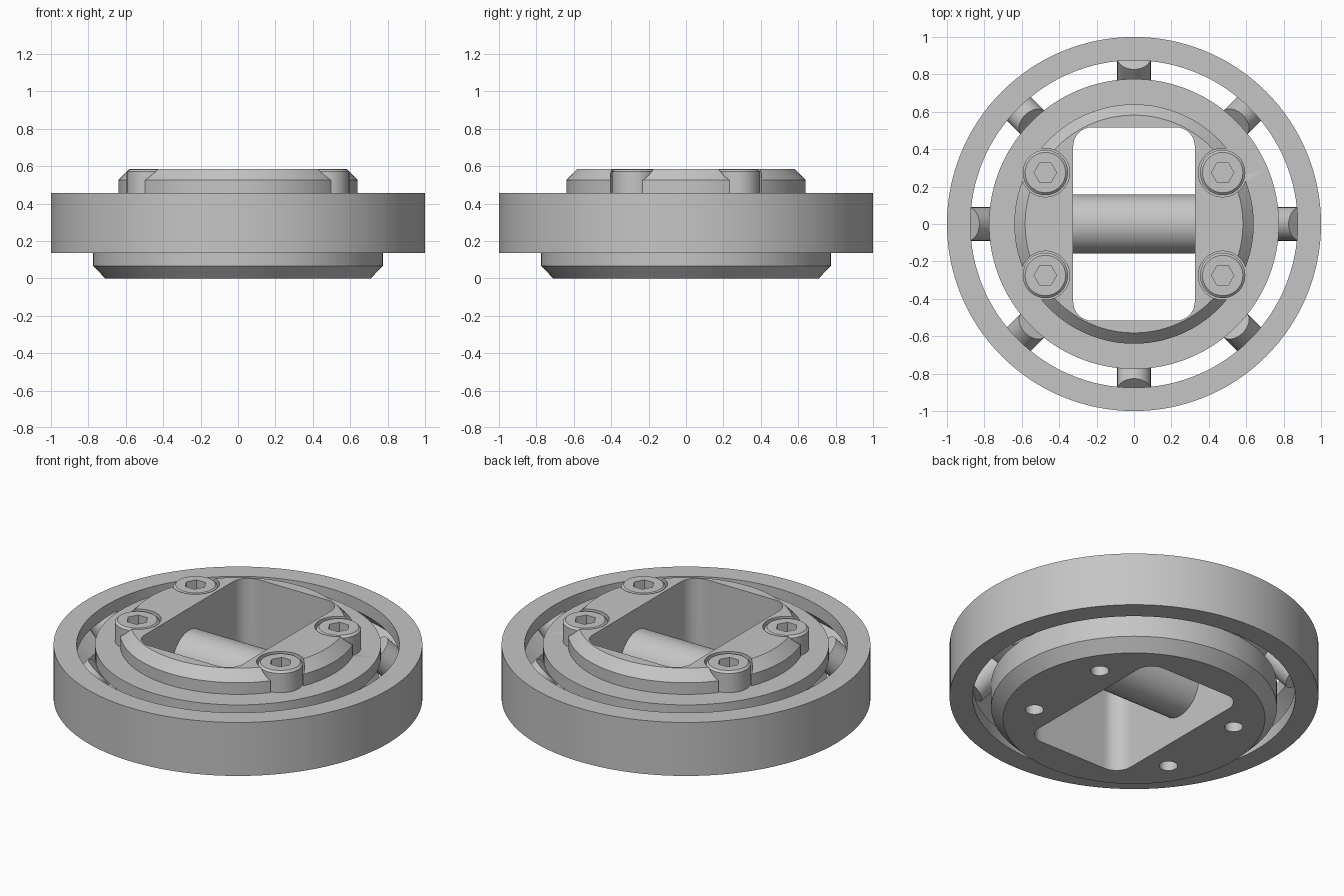
import bpy, bmesh, math
from mathutils import Vector, Matrix

cube = bpy.data.objects.get("Cube")
if cube:
    bpy.data.objects.remove(cube, do_unlink=True)

steel = bpy.data.materials.new("steel grey")
steel.use_nodes = True
GREY = (0.56, 0.56, 0.56, 1)
steel.diffuse_color = GREY
steel.node_tree.nodes["Principled BSDF"].inputs["Base Color"].default_value = GREY


def make(name, bm):
    bmesh.ops.remove_doubles(bm, verts=bm.verts, dist=1e-5)
    bmesh.ops.recalc_face_normals(bm, faces=bm.faces)
    mesh = bpy.data.meshes.new(name)
    bm.to_mesh(mesh)
    bm.free()
    mesh.materials.append(steel)
    obj = bpy.data.objects.new(name, mesh)
    bpy.context.collection.objects.link(obj)
    return obj


def activate(obj):
    bpy.ops.object.select_all(action='DESELECT')
    obj.select_set(True)
    bpy.context.view_layer.objects.active = obj


def smooth(obj):
    activate(obj)
    bpy.ops.object.shade_smooth_by_angle(angle=math.radians(30))


def lathe(name, profile, steps=128, closed=False, at=(0, 0, 0)):
    """Revolve (radius, height) points around a vertical axis."""
    bm = bmesh.new()
    vs = [bm.verts.new((r, 0, z)) for r, z in profile]
    es = [bm.edges.new(p) for p in zip(vs, vs[1:])]
    if closed:
        es.append(bm.edges.new((vs[-1], vs[0])))
    bmesh.ops.spin(bm, geom=vs + es, cent=(0, 0, 0), axis=(0, 0, 1),
                   angle=math.tau, steps=steps, use_merge=True)
    bmesh.ops.translate(bm, verts=bm.verts, vec=at)
    return make(name, bm)


def rod(name, radius, centre, axis, length, sides=48, turn=0):
    """Cylinder or prism along any axis."""
    bm = bmesh.new()
    rot = Vector((0, 0, 1)).rotation_difference(Vector(axis)).to_matrix().to_4x4()
    bmesh.ops.create_cone(bm, cap_ends=True, segments=sides, radius1=radius,
                          radius2=radius, depth=length,
                          matrix=Matrix.Translation(centre) @ rot @ Matrix.Rotation(turn, 4, 'Z'))
    return make(name, bm)


def cut(obj, cutter):
    mod = obj.modifiers.new("cut", 'BOOLEAN')
    mod.operation = 'DIFFERENCE'
    mod.solver = 'EXACT'
    mod.object = cutter
    activate(obj)
    bpy.ops.object.modifier_apply(modifier=mod.name)
    bpy.data.objects.remove(cutter, do_unlink=True)


MID, LOW, TOP, CAP = 0.295, 0.135, 0.455, 0.585   # key heights
PITCH, GROOVE = 0.825, 0.134                      # roller circle and V groove
OUT, INN = 0.875, 0.775                           # facing race radii
lip = GROOVE - (OUT - PITCH)

# Outer bearing ring with a V groove on the inside
smooth(lathe("outer_ring", [(1, LOW), (1, TOP), (OUT, TOP), (OUT, MID + lip),
                            (PITCH + GROOVE, MID), (OUT, MID - lip), (OUT, LOW)],
             closed=True))

# Inner hub with bottom chamfer, outside V groove and chamfered raised cap
hub = lathe("inner_hub", [(0, 0), (0.71, 0), (INN, 0.067), (INN, MID - lip),
                          (PITCH - GROOVE, MID), (INN, MID + lip), (INN, TOP),
                          (0.64, TOP), (0.64, 0.525), (0.582, CAP), (0, CAP)])

# Rounded rectangular window through the hub
bm = bmesh.new()
corner, half_x, half_y = 0.1, 0.325, 0.517
outline = []
for i, (sx, sy) in enumerate([(1, 1), (-1, 1), (-1, -1), (1, -1)]):
    for k in range(9):
        a = (i + k / 8) * math.pi / 2
        outline.append(bm.verts.new((sx * (half_x - corner) + corner * math.cos(a),
                                     sy * (half_y - corner) + corner * math.sin(a), -0.1)))
base = bm.faces.new(outline)
ext = bmesh.ops.extrude_face_region(bm, geom=[base])
bmesh.ops.translate(bm, vec=(0, 0, 1),
                    verts=[v for v in ext["geom"] if isinstance(v, bmesh.types.BMVert)])
cut(hub, make("window_cutter", bm))

# Counterbored screw holes and the socket screws
for sx in (-1, 1):
    for sy in (-1, 1):
        x, y = sx * 0.474, sy * 0.275
        cut(hub, rod("bore_cutter", 0.13, (x, y, TOP + 0.2), (0, 0, 1), 0.4))
        cut(hub, rod("hole_cutter", 0.05, (x, y, 0.2), (0, 0, 1), 0.6, 32))
        side = ("left" if sx > 0 else "right") + ("_back" if sy > 0 else "_front")
        screw = lathe("screw_" + side, [(0, TOP), (0.121, TOP), (0.121, 0.57),
                                        (0.108, CAP - 0.003), (0, CAP - 0.003)],
                      48, at=(x, y, 0))
        cut(screw, rod("hex_cutter", 0.06, (x, y, CAP), (0, 0, 1), 0.14, 6, math.pi / 2))
        smooth(screw)
smooth(hub)

# Crossed bearing rollers, tilted alternately outwards and inwards
for k in range(8):
    a = k * math.tau / 8
    radial = Vector((math.cos(a), math.sin(a), 0))
    tilt = 1 if k % 2 == 0 else -1
    smooth(rod(f"roller_{k + 1}", 0.09, radial * PITCH + Vector((0, 0, MID)),
               radial * tilt + Vector((0, 0, 1)), 0.185))

# Cross pin spanning the window
smooth(rod("cross_pin", 0.158, (0, 0, MID), (1, 0, 0), 2 * half_x + 0.02, 64))
